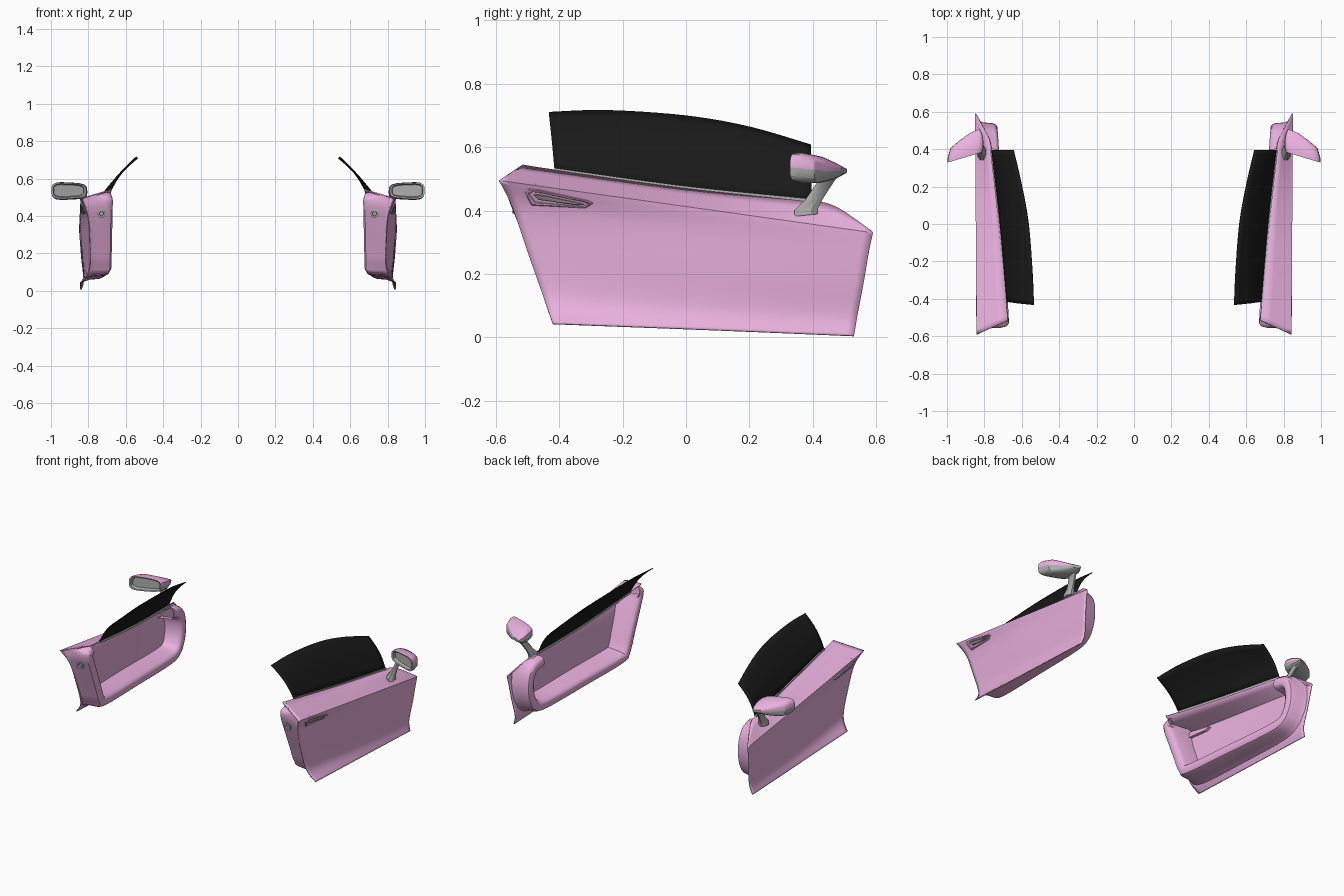
import bpy, math

if "Cube" in bpy.data.objects:
    bpy.data.objects.remove(bpy.data.objects["Cube"])

def material(name, color):
    m = bpy.data.materials.new(name)
    m.diffuse_color = (*color, 1)
    m.use_nodes = True
    m.node_tree.nodes["Principled BSDF"].inputs["Base Color"].default_value = m.diffuse_color
    return m

PINK = material("pink_paint", (0.82, 0.44, 0.73))
BLACK = material("black_glass", (0.01, 0.01, 0.01))
GREY = material("grey_trim", (0.42, 0.42, 0.42))

def add_part(name, verts, faces, mats, thickness=0, angle=30, pick=None):
    """Build the right-hand part, then mirror it to the left."""
    me = bpy.data.meshes.new(name)
    me.from_pydata(verts, [], faces)
    ob = bpy.data.objects.new(name, me)
    bpy.context.collection.objects.link(ob)
    for m in mats:
        me.materials.append(m)
    if pick:
        for p in me.polygons:
            p.material_index = pick(p)
    bpy.ops.object.select_all(action='DESELECT')
    ob.select_set(True)
    bpy.context.view_layer.objects.active = ob
    bpy.ops.object.shade_smooth_by_angle(angle=math.radians(angle))
    if thickness:
        s = ob.modifiers.new("thickness", 'SOLIDIFY')
        s.thickness, s.offset = thickness, -1
    mod = ob.modifiers.new("mirror", 'MIRROR')
    mod.use_mirror_merge = False
    return ob

def grid(rows, closed=False, caps=False):
    n = len(rows[0])
    verts = [p for r in rows for p in r]
    faces = []
    for i in range(len(rows) - 1):
        for j in range(n if closed else n - 1):
            k = (j + 1) % n
            faces.append((i*n + j, (i + 1)*n + j, (i + 1)*n + k, i*n + k))
    if caps:
        faces += [tuple(range(n)), tuple((len(rows) - 1)*n + j for j in reversed(range(n)))]
    return verts, faces

def lerp(a, b, t):
    return tuple(p + (q - p)*t for p, q in zip(a, b))

def spline(pts, steps):
    """Smooth curve through the points."""
    out = []
    for i in range(len(pts) - 1):
        p0, p1, p2, p3 = pts[max(i - 1, 0)], pts[i], pts[i + 1], pts[min(i + 2, len(pts) - 1)]
        for s in range(steps):
            t = s/steps
            out.append(tuple(0.5*(2*b + (c - a)*t + (2*a - 5*b + 4*c - d)*t*t
                       + (3*b - a - 3*c + d)*t**3) for a, b, c, d in zip(p0, p1, p2, p3)))
    return out + [tuple(pts[-1])]

# Outer skin: belt line, shoulder crease, then pinched side down to a flared sill
BELT = spline([(.675, -.515, .545), (.684, -.42, .53), (.72, 0, .472), (.765, .40, .431),
               (.775, .45, .422), (.80, .50, .397), (.846, .588, .334)], 6)
def belt(y):
    for a, b in zip(BELT, BELT[1:]):
        if a[1] <= y <= b[1]:
            return lerp(a, b, (y - a[1])/(b[1] - a[1]))
    return BELT[0] if y < 0 else BELT[-1]

REAR = [(.842, -.59, .495), (.805, -.548, .41), (.793, -.50, .27), (.797, -.447, .12), (.845, -.42, .045)]
FRONT = [(.85, .59, .33), (.846, .577, .27), (.838, .56, .17), (.828, .54, .065), (.843, .53, .005)]
rear_edge, front_edge = spline(REAR, 5), spline(FRONT, 5)
N = 40
top = [belt(-.515 + 1.103*j/N) for j in range(N + 1)]
side = []
for k, (a, b) in enumerate(zip(rear_edge, front_edge)):
    bulge = .012*math.sin(math.pi*k/(len(rear_edge) - 1))
    side.append([(lerp(a, b, j/N)[0] + bulge*math.sin(math.pi*j/N), *lerp(a, b, j/N)[1:])
                 for j in range(N + 1)])
shoulder = [[lerp(p, q, t) for p, q in zip(top, side[0])] for t in (0, .33, .67)]
skin = shoulder + side
add_part("door_skin", *grid(skin), [PINK], thickness=.006, angle=22)

SAMPLES = [p for r in skin for p in r]
def skin_x(y, z):
    near = sorted(((p[1] - y)**2 + (p[2] - z)**2 + 1e-6, p[0]) for p in SAMPLES)[:4]
    return sum(x/d for d, x in near)/sum(1/d for d, x in near)

# Inner frame: tray-like ring swept round the back of the skin
path = spline([(-.50, .527), (-.552, .505), (-.555, .46), (-.525, .38), (-.47, .24), (-.425, .13),
               (-.36, .085), (0, .07), (.36, .06), (.47, .085), (.522, .15), (.543, .24),
               (.53, .335), (.48, .395), (.40, .415)], 4)
def frame_row(inset, blend):
    row = []
    for i, (y, z) in enumerate(path):
        a, b = path[max(i - 1, 0)], path[min(i + 1, len(path) - 1)]
        dy, dz = b[0] - a[0], b[1] - a[1]
        l = math.hypot(dy, dz)
        py, pz = y - dz/l*inset, z + dy/l*inset
        lip = .70 + .055*y
        outer = skin_x(py, pz) - .004
        row.append((outer + (lip - outer)*blend, py, pz))
    return row
stages = [(-.012, 0), (0, .3), (.004, .75), (.012, .93), (.028, 1), (.052, 1), (.062, .95), (.072, .8), (.085, 0)]
add_part("inner_frame", *grid([frame_row(*s) for s in stages]), [PINK], angle=40)

# Side window: curved glass rising from the belt line
arch = spline([(.537, -.433, .711), (.545, -.25, .717), (.565, 0, .70), (.60, .20, .665), (.645, .395, .608)], 6)
foot = [belt(-.415 + .81*j/(len(arch) - 1)) for j in range(len(arch))]
glass = []
for k in range(9):
    t = k/8
    b = .014*math.sin(math.pi*t)
    glass.append([(x + b, y, z + b*.6) for x, y, z in (lerp(p, q, t) for p, q in zip(arch, foot))])
add_part("side_window", *grid(glass), [BLACK], thickness=.004)

# Grey seal along the foot of the glass
seal = [[(x + dx, y, z + dz) for x, y, z in foot]
        for dx, dz in ((-.006, -.012), (-.006, .005), (.005, .005), (.005, -.008))]
add_part("window_seal", *grid(seal), [GREY])

# Door handle: raised bezel with a grip bar inside
OUTLINE = [(-.11, -.002), (-.098, .012), (-.062, .016), (.09, .013), (.108, .008), (.083, -.013), (-.087, -.038)]
def handle_row(sa, sb, dx):
    row = []
    for a, b in OUTLINE:
        a, b = a*sa, -.006 + (b + .006)*sb
        y, z = -.40 + a, .437 - .2*a + b
        row.append((skin_x(y, z) + dx, y, z))
    return row
rings = [(1, 1, -.025), (1, 1, .004), (.96, .9, .008), (.9, .7, .008), (.86, .6, .002)]
add_part("handle_bezel", *grid([handle_row(*r) for r in rings], True, True), [PINK])
rings = [(.74, .32, 0), (.74, .32, .009), (.68, .2, .012)]
add_part("handle_grip", *grid([handle_row(*r) for r in rings], True, True), [GREY])

# Wing mirror: rounded housing tapering forward, painted above and grey below
def mirror_ring(x0, x1, y0, y1, zc, h, power=.55):
    row = []
    for k in range(20):
        a = 2*math.pi*k/20
        c, s = math.cos(a), math.sin(a)
        u = math.copysign(abs(c)**power, c)
        v = math.copysign(abs(s)**power, s)
        t = (u + 1)/2
        row.append((x0 + (x1 - x0)*t, y0 + (y1 - y0)*t, zc + h*v*(.8 + .2*t)))
    return row
housing = [mirror_ring(.825, .985, .405, .350, .536, .034), mirror_ring(.822, .988, .386, .331, .536, .040),
           mirror_ring(.812, .998, .384, .328, .536, .048), mirror_ring(.806, .996, .405, .355, .534, .051),
           mirror_ring(.805, .982, .445, .405, .529, .046), mirror_ring(.812, .935, .482, .445, .525, .030),
           mirror_ring(.825, .880, .508, .485, .525, .010)]
def housing_paint(p):
    painted = p.center.z > .536 or p.center.y > .45 and p.center.z > .522
    return 0 if painted and p.index >= 40 and len(p.vertices) == 4 else 1
add_part("mirror_housing", *grid(housing, True, True), [PINK, GREY], pick=housing_paint)

# Mirror stalk: tapered arm from the shoulder to the housing
def stalk_ring(x, y, z, w, d):
    return [(x + w*math.cos(a), y + d*math.sin(a), z + .1*d*math.sin(a))
            for a in (2*math.pi*(k + .5)/8 for k in range(8))]
stalk = [stalk_ring(.812, .378, .385, .026, .040), stalk_ring(.812, .380, .405, .024, .040),
         stalk_ring(.818, .405, .437, .013, .031), stalk_ring(.832, .440, .490, .014, .030),
         stalk_ring(.840, .450, .505, .020, .032)]
add_part("mirror_stalk", *grid(stalk, True, True), [GREY])

# Door latch on the rear edge
def latch_ring(y, r):
    return [(.73 + r*math.cos(a), y, .413 + 1.1*r*math.sin(a))
            for a in (2*math.pi*k/10 for k in range(10))]
latch = [latch_ring(-.515, .021), latch_ring(-.548, .021), latch_ring(-.548, .012), latch_ring(-.537, .010)]
add_part("door_latch", *grid(latch, True, True), [GREY])
